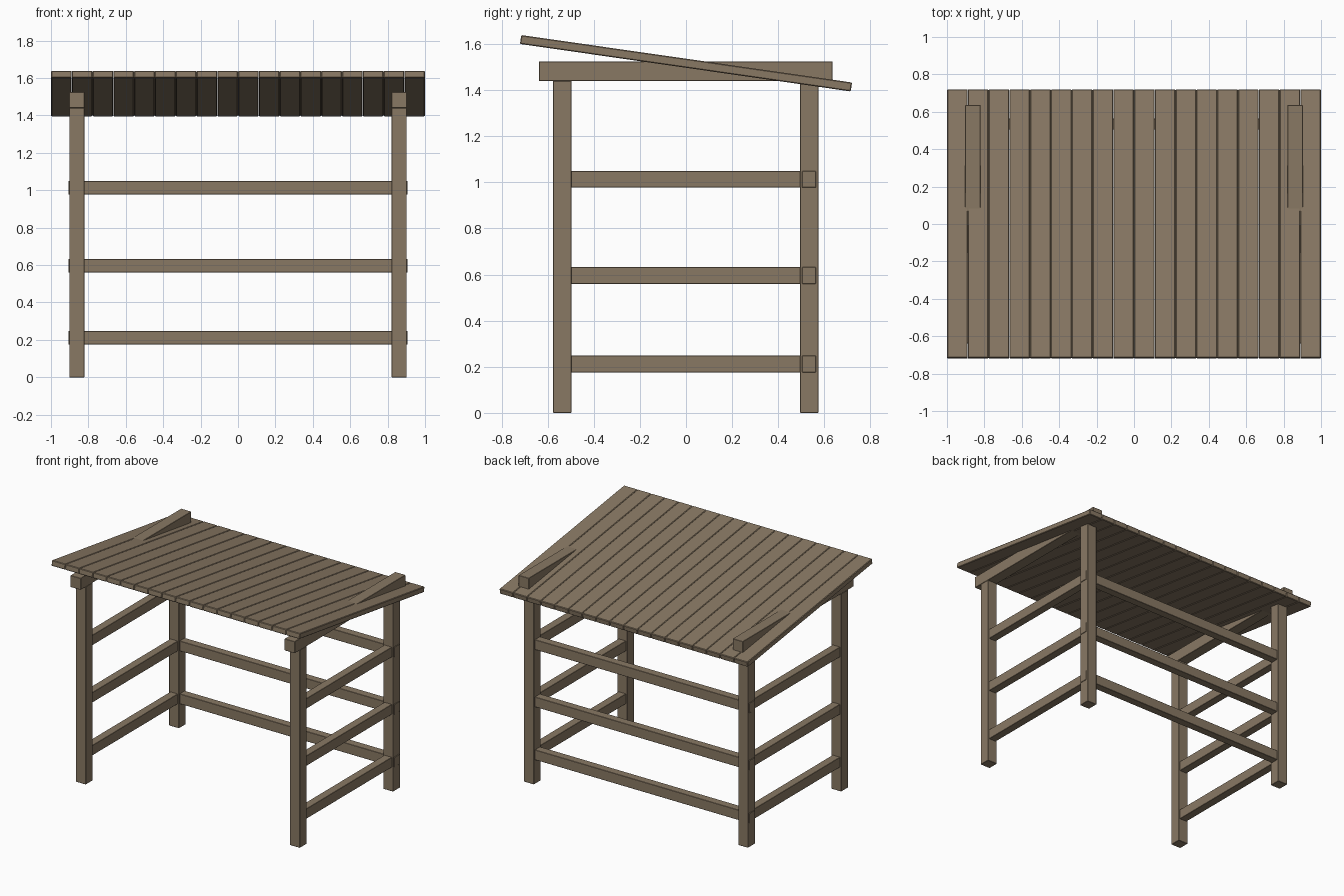
import bpy, math
from mathutils import Vector, Matrix

if "Cube" in bpy.data.objects:
    bpy.data.objects.remove(bpy.data.objects["Cube"])

wood = bpy.data.materials.new("weathered wood")
wood.diffuse_color = (0.25, 0.19, 0.127, 1)
wood.use_nodes = True
wood.node_tree.nodes["Principled BSDF"].inputs["Base Color"].default_value = wood.diffuse_color


def timber(name, lo, hi, bevel=0.002):
    """Box between two corners with slightly eased edges."""
    lo, hi = Vector(lo), Vector(hi)
    bpy.ops.mesh.primitive_cube_add(size=1)
    ob = bpy.context.object
    ob.name = name
    size = hi - lo
    ob.data.transform(Matrix.Diagonal((*size, 1)))
    ob.location = (lo + hi) / 2
    ob.data.materials.append(wood)
    mod = ob.modifiers.new("eased edges", 'BEVEL')
    mod.width = bevel
    mod.segments = 1
    return ob


RAIL_HEIGHTS = [(0.175, 0.248), (0.56, 0.633), (0.977, 1.05)]

# Posts, top beams and side rails, repeated left and right
for side, s in (("left", -1), ("right", 1)):
    x = 0.862 * s
    for end, y in (("front", -0.537), ("back", 0.535)):
        timber(f"{end}_{side}_post", (x - 0.04, y - 0.04, 0), (x + 0.04, y + 0.04, 1.44))
    timber(f"{side}_top_beam", (x - 0.041, -0.638, 1.44), (x + 0.041, 0.636, 1.525))
    for i, (z0, z1) in enumerate(RAIL_HEIGHTS):
        timber(f"{side}_rail_{i + 1}", (x - 0.03, -0.52, z0), (x + 0.03, 0.52, z1))

# Back rails, running through the back posts
for i, (z0, z1) in enumerate(RAIL_HEIGHTS):
    timber(f"back_rail_{i + 1}", (-0.906, 0.504, z0), (0.906, 0.563, z1))

# Sloping roof of lengthwise planks
COUNT = 18
width = 2 / COUNT
pitch = math.atan2(0.206, 1.436)
for i in range(COUNT):
    x = -1 + i * width
    plank = timber(f"roof_plank_{i + 1}", (x + 0.0005, -0.725, -0.0195),
                   (x + width - 0.0005, 0.725, 0.0195), 0.004)
    plank.location.z = 1.517
    plank.rotation_euler.x = -pitch
